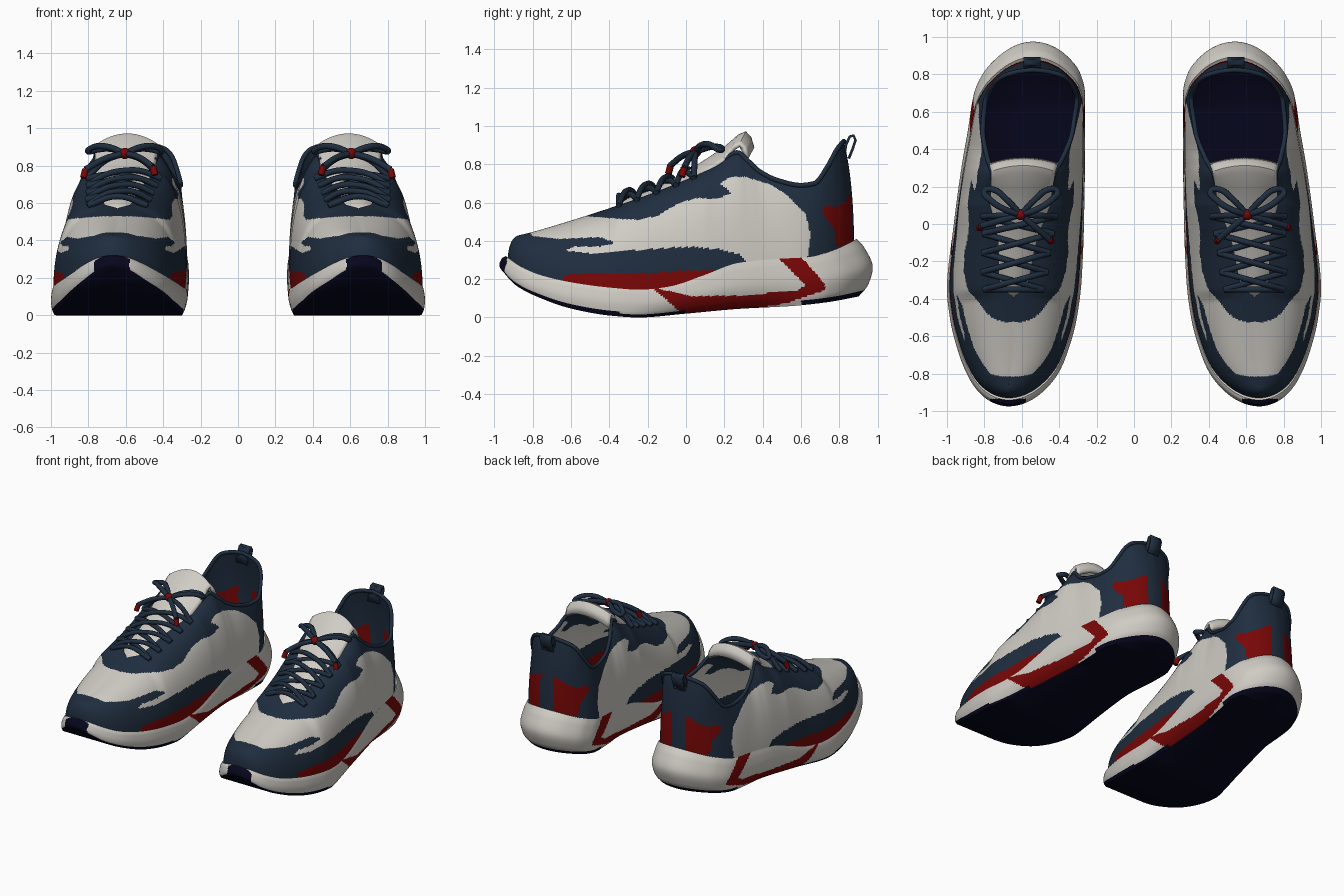
import bpy, bmesh, math
from mathutils import Vector

cube = bpy.data.objects.get("Cube")
if cube:
    bpy.data.objects.remove(cube)

HALF = .975          # half of the sole length
AROUND = 500         # columns around the shoe


def material(name, rgb):
    mat = bpy.data.materials.new(name)
    mat.use_nodes = True
    mat.diffuse_color = (*rgb, 1)
    mat.node_tree.nodes["Principled BSDF"].inputs["Base Color"].default_value = (*rgb, 1)
    return mat


MATERIALS = [material("warm white", (.63, .605, .56)), material("slate navy", (.014, .027, .05)),
             material("deep red", (.19, .002, .002)), material("midnight", (.002, .002, .013))]
WHITE, NAVY, RED, DARK = range(len(MATERIALS))


def angle_of(y):
    return math.acos(max(-1, min(1, -y / HALF)))


def curve(points, warp=lambda v: v):
    """Smooth, overshoot-free interpolation through (position, value) pairs."""
    xs = [warp(p[0]) for p in points]
    ys = [p[1] for p in points]
    d = [(ys[i + 1] - ys[i]) / (xs[i + 1] - xs[i]) for i in range(len(xs) - 1)]
    inner = [2 * a * b / (a + b) if a * b > 0 else 0 for a, b in zip(d, d[1:])]
    m = [d[0]] + inner + [d[-1]]

    def value(v):
        v = max(xs[0], min(xs[-1], warp(v)))
        i = max(k for k in range(len(d)) if xs[k] <= v)
        w = xs[i + 1] - xs[i]
        t = (v - xs[i]) / w
        smooth = t * t * (3 - 2 * t)
        return (ys[i] * (1 - smooth) + ys[i + 1] * smooth
                + w * t * (1 - t) * (m[i] * (1 - t) - m[i + 1] * t))
    return value


def inside(p, polygon):
    """Is the side projection of the point within the polygon?"""
    hit = False
    for (a, b), (c, d) in zip(polygon, polygon[1:] + polygon[:1]):
        if (b > p.z) != (d > p.z) and p.y < a + (p.z - b) * (c - a) / (d - b):
            hit = not hit
    return hit


def place(name, data, solid=0):
    """Add the part to the left shoe, and mirrored to the right shoe."""
    for side, flip in (("left", 1), ("right", -1)):
        obj = bpy.data.objects.new(side + "_" + name, data)
        obj.scale.x = flip
        bpy.context.scene.collection.objects.link(obj)
        if solid:
            mod = obj.modifiers.new("thickness", "SOLIDIFY")
            mod.thickness = solid
            mod.offset = 0


def sheet(name, rows, rule, wrap=False, solid=0):
    """Skin a grid of points, colouring each face by the rule."""
    bm = bmesh.new()
    grid = [[bm.verts.new(p) for p in row] for row in rows]
    for i, (low, high) in enumerate(zip(grid, grid[1:])):
        n = len(low)
        for j in range(n if wrap else n - 1):
            k = (j + 1) % n
            face = bm.faces.new((low[j], low[k], high[k], high[j]))
            face.material_index = rule(face.calc_center_median(), i)
            face.smooth = True
    bmesh.ops.remove_doubles(bm, verts=bm.verts, dist=.0002)
    bmesh.ops.recalc_face_normals(bm, faces=bm.faces)
    mesh = bpy.data.meshes.new(name)
    bm.to_mesh(mesh)
    bm.free()
    for mat in MATERIALS:
        mesh.materials.append(mat)
    mesh.set_sharp_from_angle(angle=math.radians(50))
    place(name, mesh, solid)


def tubes(name, paths, radius, colour):
    data = bpy.data.curves.new(name, "CURVE")
    data.dimensions = "3D"
    data.bevel_depth = radius
    data.bevel_resolution = 2
    data.resolution_u = 5
    data.use_fill_caps = True
    data.materials.append(MATERIALS[colour])
    for path in paths:
        spline = data.splines.new("BEZIER")
        spline.bezier_points.add(len(path) - 1)
        for point, co in zip(spline.bezier_points, path):
            point.co = co
            point.handle_left_type = point.handle_right_type = "AUTO"
    place(name, data)


# Footprint, sole heights, collar line and throat width along the shoe
inner_x = curve([(-HALF, .67), (-.9, .49), (-.8, .405), (-.7, .36), (-.5, .305), (-.3, .28), (0, .266), (.4, .26),
                 (.7, .262), (.8, .285), (.9, .36), (HALF, .54)], angle_of)
outer_x = curve([(-HALF, .67), (-.9, .83), (-.8, .895), (-.7, .935), (-.5, .985), (-.35, 1), (0, .965), (.3, .925),
                 (.5, .89), (.7, .855), (.8, .81), (.9, .72), (HALF, .54)], angle_of)
sole_top = curve([(-HALF, .32), (-.9, .27), (-.8, .225), (-.6, .18), (-.4, .155), (-.25, .145), (-.1, .16),
                  (.1, .22), (.3, .285), (.5, .305), (.7, .315), (.85, .355), (HALF, .41)])
sole_base = curve([(-HALF, .25), (-.9, .17), (-.8, .115), (-.6, .045), (-.4, .01), (-.25, 0), (0, .02),
                   (.3, .045), (.6, .06), (.8, .08), (HALF, .11)])
waist = curve([(-.3, 0), (.05, .12), (.35, .15), (.55, .08), (.75, 0)])
collar = curve([(-.86, .43), (-.8, .445), (-.6, .505), (-.4, .57), (-.2, .64), (0, .72), (.15, .79), (.27, .86),
                (.31, .83), (.38, .765), (.48, .715), (.6, .69), (.67, .7), (.74, .79), (.79, .88), (.824, .92)])
throat = curve([(-.86, 0), (-.4, 0), (-.33, .07), (-.1, .1), (.1, .14), (.27, .165), (.35, .2), (.5, .24),
                (.65, .245), (.75, .205), (.79, .16), (.815, .08), (.824, 0)])


def footprint(s):
    y = -HALF * math.cos(s)
    centre = (inner_x(y) + outer_x(y)) / 2
    side = 1 if math.sin(s) >= 0 else -1
    return y, centre, side, (outer_x(y) - inner_x(y)) / 2


def upper_point(s, t):
    """Point on the upper: t runs from the sole up to the collar or throat."""
    y, centre, side, half = footprint(s)
    front = y < 0
    top_y = y * (.88 if front else .845)
    base = Vector((centre + side * half * .965, y * (.955 if front else .9), sole_top(y) - .04))
    top = Vector((centre + side * throat(top_y), top_y, collar(top_y)))
    blend = max(0, min(1, (top_y - .1) / .3))
    sweep = math.radians(90 - 35 * blend)
    full = .84 + .16 * blend      # below one gives a fuller, boxier arch
    cos_end = max(0, math.cos(sweep)) ** full
    h = (1 - max(0, math.cos(sweep * t)) ** full) / (1 - cos_end)
    point = base.lerp(top, min(1, h))
    point.z = base.z + (top.z - base.z) * (math.sin(sweep * t) / math.sin(sweep)) ** full
    return point


# Sole: underside, rounded wall, lip and footbed in one skin
wide = curve([(0, .95), (.2, .985), (.5, 1), (.85, .985), (1, .968)])
heel = curve([(0, .925), (.2, .975), (.5, 1), (.85, .955), (1, .915)])
toe = curve([(0, .99), (.3, 1), (.85, .985), (1, .965)])
WALL = 28
stations = [(0, .925, .99, 0, 0)]
stations += [(wide(f), heel(f), toe(f), f, 0) for f in (i / WALL for i in range(WALL + 1))]
stations += [(.9, .87, .9, 1, .03), (0, .87, .9, 1, .03)]
ANGLES = [2 * math.pi * j / AROUND for j in range(AROUND)]


def sole_point(s, kx, k_heel, k_toe, f, drop):
    y, centre, side, half = footprint(s)
    kx *= 1 - waist(y) * (1 - f) ** 4
    z = sole_base(y) + (sole_top(y) - sole_base(y)) * f - drop
    return Vector((centre + side * half * kx, y * (k_toe if y < 0 else k_heel), z))


CHEVRON = [(-.18, .157), (-.1, .09), (0, .0), (.3, .03), (.54, .08), (.73, .145), (.72, .18), (.59, .33),
           (.46, .33), (.625, .17), (.58, .14), (.28, .115), (.02, .11), (-.1, .14)]


def sole_colour(p, row):
    tread = 6 if p.y < -.35 else 4 if p.y < 0 or p.y > .6 else 1
    if row < tread or row > WALL + 1 or (p.y < -.935 and abs(p.x - .675) < .095):
        return DARK
    return RED if inside(p, CHEVRON) else WHITE


sheet("sole", [[sole_point(s, *st) for s in ANGLES] for st in stations], sole_colour, wrap=True)

# Upper: one shell with overlay panels as coloured regions
EYESTAY_AND_HEEL = [(-.53, .53), (-.42, .52), (-.25, .51), (-.15, .53), (-.05, .59), (.05, .625), (.15, .62),
                    (.24, .645), (.18, .7), (.22, .73), (.31, .735), (.44, .695), (.52, .645), (.625, .54),
                    (.65, .43), (.62, .2), (1, .2), (1, 1), (-.53, 1)]
TOE_BAND = [(-1, .1), (-1, .46), (-.83, .46), (-.8, .425), (-.66, .41), (-.45, .42), (-.37, .39), (-.45, .37),
            (-.58, .37), (-.63, .35), (-.5, .335), (-.35, .345), (.02, .37), (.18, .355), (.28, .33), (.33, .27),
            (.2, .1)]
SIDE_FLASH = [(-.64, .1), (-.64, .22), (-.55, .23), (-.2, .23), (0, .245), (.15, .245), (.15, .1)]
HEEL_PATCH = [(.71, .55), (.73, .585), (.78, .575), (.83, .6), (.86, .65), (.92, .6), (.92, .3), (.84, .33),
              (.78, .39), (.775, .46)]


def upper_colour(p, row):
    if inside(p, SIDE_FLASH) or (inside(p, HEEL_PATCH) and abs(p.x - .545) > .055):
        return RED
    return NAVY if inside(p, EYESTAY_AND_HEEL) or inside(p, TOE_BAND) else WHITE


LEVELS = 76
sheet("upper", [[upper_point(s, i / LEVELS) for s in ANGLES] for i in range(LEVELS + 1)], upper_colour, wrap=True)

# Padded collar rim
start = angle_of(.24)
tubes("collar_rim", [[upper_point(start + (2 * math.pi - 2 * start) * i / 60, 1) for i in range(61)]], .013, NAVY)

# Tongue: arched strip that curls over at the tip (y, height, half width)
tongue = [(-.44, .52, .06), (-.3, .61, .11), (-.15, .665, .14), (0, .745, .15), (.1, .81, .155), (.2, .875, .16),
          (.28, .945, .165), (.31, .96, .165), (.33, .935, .175), (.345, .885, .18)]
rows = []
for y, z, half in tongue:
    centre = (inner_x(y) + outer_x(y)) / 2
    rows.append([(centre + half * u, y - .03 * u * u * (y > .2), z - .06 * u * u)
                 for u in (i / 8 for i in range(-8, 9))])
sheet("tongue", rows, lambda p, row: WHITE, solid=.025)

# Heel pull loop
loop = [(.825, .84), (.835, .9), (.855, .945), (.875, .95), (.885, .925), (.87, .88), (.85, .83)]
sheet("pull_loop", [[(.545 + dx, y, z) for dx in (-.045, 0, .045)] for y, z in loop],
      lambda p, row: NAVY, solid=.014)


# Laces: bottom bar, criss-cross rows and the run up to the knot
def eyelet(y, side):
    s = angle_of(y / (.88 if y < 0 else .845))
    return upper_point(side * s, .82) + Vector((0, 0, .012))


KNOT = Vector((.605, .05, .865))
heights = [-.34, -.25, -.15, -.05, .04]
left, right = eyelet(heights[0], 1), eyelet(heights[0], -1)
paths = [[left, left.lerp(right, .5) + Vector((0, 0, .05)), right]]
for low, high in zip(heights, heights[1:]):
    for side in (-1, 1):
        a, b = eyelet(low, side), eyelet(high, -side)
        lift = Vector((0, 0, .05 + .012 * side))
        paths.append([a, a.lerp(b, .25) + lift * .8, a.lerp(b, .5) + lift, a.lerp(b, .75) + lift * .8, b])
for side in (-1, 1):
    end = eyelet(heights[-1], side)
    paths.append([end, end.lerp(KNOT, .5) + Vector((0, 0, .03)), KNOT])
tubes("laces", paths, .016, NAVY)

# Bow: two loops, two loose ends with tips, and the knot
bow, tips = [], []
for side, tip in ((-1, (-.15, -.13, -.07)), (1, (.21, -.06, -.085))):
    bow.append([KNOT + Vector((side * x, y, z)) for x, y, z in
                ((0, 0, 0), (.09, .03, .035), (.165, .08, .035), (.195, .125, .01), (.15, .135, .02),
                 (.075, .08, .025), (0, 0, 0))])
    end = KNOT + Vector(tip)
    bow.append([KNOT, KNOT.lerp(end, .5) + Vector((0, 0, .015)), end])
    tips.append([end, end + Vector((side * .012, -.012, -.045))])
tubes("bow", bow, .017, NAVY)
tubes("lace_tips", tips, .018, RED)

knot_mesh = bpy.data.meshes.new("knot")
ball = bmesh.new()
bmesh.ops.create_uvsphere(ball, u_segments=16, v_segments=10, radius=.03)
bmesh.ops.translate(ball, verts=ball.verts, vec=KNOT)
for face in ball.faces:
    face.smooth = True
ball.to_mesh(knot_mesh)
ball.free()
knot_mesh.materials.append(MATERIALS[RED])
place("knot", knot_mesh)
